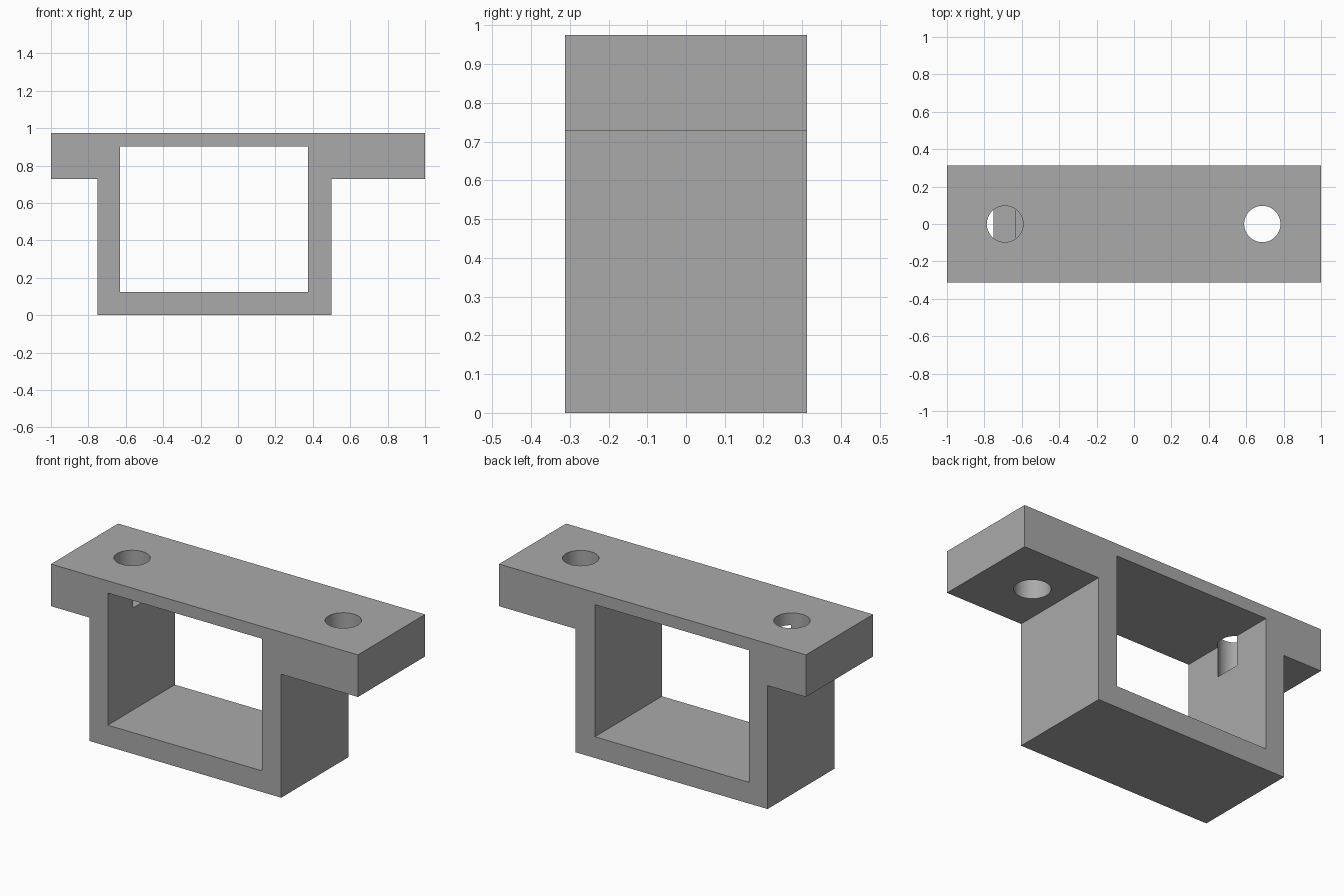
import bpy
import bmesh
import math

if "Cube" in bpy.data.objects:
    bpy.data.objects.remove(bpy.data.objects["Cube"], do_unlink=True)

DEPTH = 0.624
TOP, FLANGE_Z = 0.975, 0.727

grey = bpy.data.materials.new("plain grey")
grey.use_nodes = True
colour = (0.4, 0.4, 0.4, 1)
grey.diffuse_color = colour
grey.node_tree.nodes["Principled BSDF"].inputs["Base Color"].default_value = colour


def new_object(name, bm):
    bmesh.ops.recalc_face_normals(bm, faces=bm.faces)
    mesh = bpy.data.meshes.new(name)
    bm.to_mesh(mesh)
    bm.free()
    mesh.materials.append(grey)
    obj = bpy.data.objects.new(name, mesh)
    bpy.context.collection.objects.link(obj)
    return obj


def extrude_profile(name, points, depth):
    """Extrude an x-z outline along y, centred on y = 0."""
    bm = bmesh.new()
    face = bm.faces.new([bm.verts.new((x, -depth / 2, z)) for x, z in points])
    new = bmesh.ops.extrude_face_region(bm, geom=[face])["geom"]
    verts = [v for v in new if isinstance(v, bmesh.types.BMVert)]
    bmesh.ops.translate(bm, verts=verts, vec=(0, depth, 0))
    return new_object(name, bm)


def bolt_hole(name, x, radius, bottom):
    """Vertical round cutter that reaches above the top plate."""
    bm = bmesh.new()
    bmesh.ops.create_cone(bm, cap_ends=True, segments=64, radius1=radius,
                          radius2=radius, depth=TOP + 0.1 - bottom)
    bmesh.ops.translate(bm, verts=bm.verts, vec=(x, 0, (TOP + 0.1 + bottom) / 2))
    return new_object(name, bm)


# Bracket body: wide top plate with an off-centre box beneath
bracket = extrude_profile("bracket", [
    (-1, TOP), (-1, FLANGE_Z), (-0.75, FLANGE_Z), (-0.75, 0),
    (0.5, 0), (0.5, FLANGE_Z), (1, FLANGE_Z), (1, TOP)], DEPTH)

# Rectangular opening and two bolt holes; the left-hand one notches the wall
cutters = [
    extrude_profile("opening_cutter", [
        (-0.63, 0.125), (0.375, 0.125), (0.375, 0.903), (-0.63, 0.903)], 1),
    bolt_hole("wall_hole_cutter", -0.69, 0.097, FLANGE_Z - 0.001),
    bolt_hole("flange_hole_cutter", 0.686, 0.097, FLANGE_Z - 0.1),
]
for cutter in cutters:
    cutter.hide_render = True
    cutter.hide_set(True)
    mod = bracket.modifiers.new(cutter.name, "BOOLEAN")
    mod.operation = "DIFFERENCE"
    mod.solver = "EXACT"
    mod.object = cutter

# Bake the cuts, then smooth only the round hole walls
bpy.context.view_layer.objects.active = bracket
bracket.select_set(True)
for mod in list(bracket.modifiers):
    bpy.ops.object.modifier_apply(modifier=mod.name)
bpy.ops.object.shade_smooth_by_angle(angle=math.radians(30))
for cutter in cutters:
    bpy.data.objects.remove(cutter, do_unlink=True)
